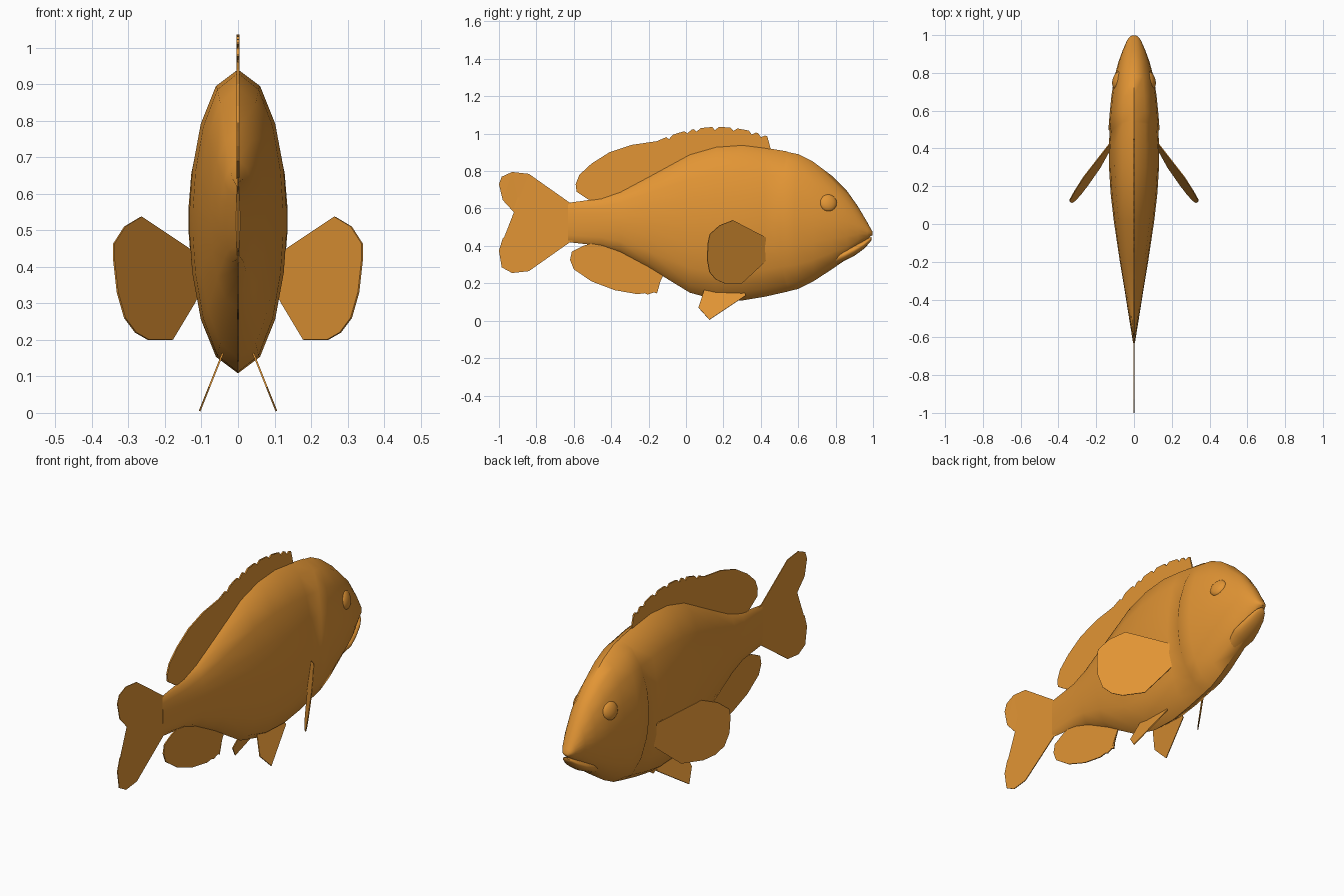
import bpy
import bmesh
from math import pi, sin, cos, radians
from mathutils import Vector

default_cube = bpy.data.objects.get("Cube")
if default_cube:
    bpy.data.objects.remove(default_cube, do_unlink=True)

# Single flat colour
orange = bpy.data.materials.new("orange_scales")
orange.use_nodes = True
ORANGE_COLOR = (0.76, 0.30, 0.035, 1.0)
orange.diffuse_color = ORANGE_COLOR
orange.node_tree.nodes["Principled BSDF"].inputs["Base Color"].default_value = ORANGE_COLOR


def finish(name, bm, smooth_angle=None):
    """Turn a bmesh into a coloured object, optionally smooth shaded."""
    bmesh.ops.recalc_face_normals(bm, faces=bm.faces[:])
    mesh = bpy.data.meshes.new(name)
    bm.to_mesh(mesh)
    bm.free()
    mesh.materials.append(orange)
    obj = bpy.data.objects.new(name, mesh)
    bpy.context.collection.objects.link(obj)
    if smooth_angle:
        bpy.ops.object.select_all(action="DESELECT")
        obj.select_set(True)
        bpy.context.view_layer.objects.active = obj
        bpy.ops.object.shade_smooth_by_angle(angle=radians(smooth_angle))
    return obj


# Half cross-section angles from back to belly, mirrored into a full ring
HALF_ANGLES = [90, 63, 40, 20, 5, -5, -20, -40, -63, -90]
RING_ANGLES = [radians(a) for a in HALF_ANGLES]
RING_ANGLES += [pi - a for a in reversed(RING_ANGLES[1:-1])]


def loft(name, stations, smooth_angle):
    """Skin elliptical rings given as (y, top, bottom, half width, backward bulge)."""
    bm = bmesh.new()
    rings = []
    for y, top, bottom, width, bulge in stations:
        middle, half = (top + bottom) / 2, (top - bottom) / 2
        rings.append([
            bm.verts.new((width * cos(a), y - bulge * cos(a) ** 2, middle + half * sin(a)))
            for a in RING_ANGLES
        ])
    count = len(RING_ANGLES)
    for first, second in zip(rings, rings[1:]):
        for i in range(count):
            j = (i + 1) % count
            bm.faces.new((first[i], first[j], second[j], second[i]))
    bm.faces.new(rings[0])
    bm.faces.new(rings[-1])
    return finish(name, bm, smooth_angle)


def fin(name, outline, thickness):
    """Thin flat plate from a closed 3D outline."""
    bm = bmesh.new()
    face = bm.faces.new([bm.verts.new(p) for p in outline])
    bmesh.ops.triangulate(bm, faces=[face])
    obj = finish(name, bm)
    solid = obj.modifiers.new("thickness", "SOLIDIFY")
    solid.thickness = thickness
    solid.offset = 0
    return obj


def upright(points):
    return [Vector((0, y, z)) for y, z in points]


# Body, from tail root to upper lip, with a small step behind the gill cover
loft("body", [
    (-0.63, 0.63, 0.42, 0.005, 0),
    (-0.45, 0.655, 0.40, 0.034, 0),
    (-0.35, 0.69, 0.365, 0.05, 0),
    (-0.2, 0.77, 0.285, 0.075, 0),
    (0.02, 0.89, 0.15, 0.108, 0),
    (0.16, 0.93, 0.112, 0.124, 0),
    (0.3, 0.94, 0.108, 0.133, 0),
    (0.42, 0.925, 0.128, 0.134, 0),
    (0.54, 0.905, 0.155, 0.129, 0.05),
    (0.55, 0.90, 0.158, 0.136, 0.05),
    (0.60, 0.89, 0.17, 0.130, 0.02),
    (0.68, 0.85, 0.21, 0.120, 0),
    (0.78, 0.775, 0.275, 0.104, 0),
    (0.86, 0.695, 0.33, 0.082, 0),
    (0.92, 0.61, 0.39, 0.06, 0),
    (0.97, 0.525, 0.435, 0.038, 0),
    (0.988, 0.492, 0.452, 0.026, 0),
    (0.998, 0.475, 0.458, 0.012, 0),
], 50)

# Lower jaw
loft("lower_jaw", [
    (0.80, 0.37, 0.295, 0.05, 0),
    (0.85, 0.385, 0.322, 0.064, 0),
    (0.90, 0.408, 0.347, 0.056, 0),
    (0.95, 0.43, 0.383, 0.043, 0),
    (0.98, 0.444, 0.415, 0.028, 0),
    (0.993, 0.448, 0.433, 0.012, 0),
], 50)

# Tail fin
fin("tail_fin", upright([
    (-0.58, 0.62), (-0.62, 0.63), (-0.84, 0.785), (-0.93, 0.795), (-0.985, 0.77),
    (-1.0, 0.73), (-0.98, 0.645), (-0.87, 0.525), (-0.98, 0.44), (-1.0, 0.375),
    (-0.985, 0.285), (-0.93, 0.255), (-0.84, 0.265), (-0.62, 0.42), (-0.58, 0.43),
]), 0.004)

# Dorsal fin: soft rear lobe, scalloped spiny crest, buried root
dorsal = [
    (-0.45, 0.62), (-0.525, 0.65), (-0.585, 0.69), (-0.59, 0.73), (-0.57, 0.78),
    (-0.505, 0.84), (-0.41, 0.90), (-0.29, 0.94), (-0.155, 0.96),
]
SPINES = 12
for i in range(SPINES):
    for part, dip in ((0.3, 0.016), (0.75, 0), (1.0, 0)):
        t = (i + part) / SPINES
        y = -0.155 + 0.59 * t
        crest = 0.96 + 0.025 * t + 0.25 * t * (1 - t)
        dorsal.append((y, crest - dip))
dorsal += [(0.455, 0.91), (0.42, 0.87), (0.02, 0.83), (-0.2, 0.71)]
fin("dorsal_fin", upright(dorsal), 0.007)

# Anal fin
fin("anal_fin", upright([
    (-0.45, 0.43), (-0.55, 0.40), (-0.61, 0.37), (-0.62, 0.325), (-0.6, 0.275),
    (-0.505, 0.21), (-0.38, 0.163), (-0.26, 0.142), (-0.22, 0.147), (-0.205, 0.14),
    (-0.17, 0.152), (-0.155, 0.145), (-0.135, 0.217), (-0.1, 0.28), (-0.25, 0.36),
]), 0.006)

PECTORAL = [
    (0.10, 0.42), (0.135, 0.45), (0.265, 0.537), (0.31, 0.51), (0.34, 0.463),
    (0.34, 0.42), (0.33, 0.33), (0.31, 0.26), (0.28, 0.22), (0.245, 0.2),
    (0.18, 0.2), (0.12, 0.3), (0.09, 0.36),
]
PELVIC = [
    (0.11, 0.19), (0.094, 0.155), (0.067, 0.07), (0.125, 0.005),
    (0.32, 0.135), (0.3, 0.18),
]

for side, sign in (("left", 1), ("right", -1)):
    # Pectoral fin, swept back and slightly tilted
    fin(side + "_pectoral_fin", [
        (sign * x, 0.40 - 1.43 * (x - 0.135) + 0.22 * (z - 0.37), z)
        for x, z in PECTORAL
    ], 0.005)

    # Pelvic fin, splayed outward below the belly
    fin(side + "_pelvic_fin", [
        (sign * (0.045 + 0.4 * (0.155 - z)), y, z) for y, z in PELVIC
    ], 0.005)

    # Eye, a shallow dome on the cheek
    bm = bmesh.new()
    bmesh.ops.create_uvsphere(bm, u_segments=20, v_segments=12, radius=0.048)
    bmesh.ops.scale(bm, vec=(0.5, 1, 1), verts=bm.verts[:])
    eye = finish(side + "_eye", bm, 50)
    eye.location = (sign * 0.088, 0.76, 0.63)
    eye.rotation_euler = (0, sign * radians(-14), sign * radians(14))
